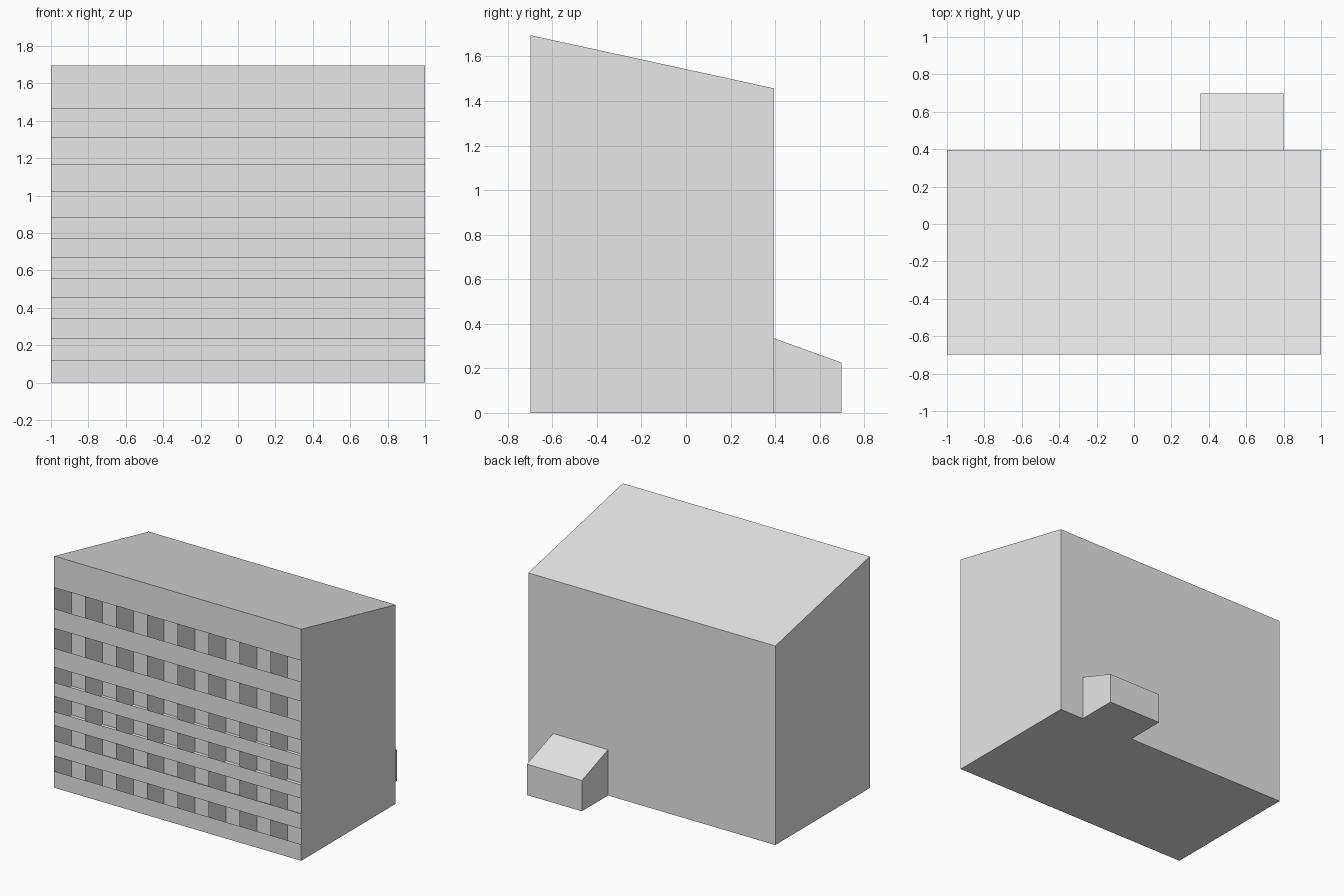
import bpy
import bmesh

cube = bpy.data.objects.get("Cube")
if cube:
    bpy.data.objects.remove(cube, do_unlink=True)

# Single plain finish
grey = bpy.data.materials.new("light_grey")
grey.use_nodes = True
colour = (0.8, 0.8, 0.8, 1)
grey.diffuse_color = colour
for node in grey.node_tree.nodes:
    if node.type == 'BSDF_PRINCIPLED':
        node.inputs["Base Color"].default_value = colour

FRONT, WALL, BACK, ANNEX_BACK = -0.697, -0.497, 0.395, 0.697
TOP, EAVES = 1.695, 1.457
HALF = 1.0


def finish(name, bm):
    mesh = bpy.data.meshes.new(name)
    bm.to_mesh(mesh)
    bm.free()
    mesh.materials.append(grey)
    obj = bpy.data.objects.new(name, mesh)
    bpy.context.collection.objects.link(obj)
    return obj


def prism(name, profile, x0, x1, open_front=False):
    """Extrude a (y, z) profile along x, optionally leaving the front open."""
    bm = bmesh.new()
    face = bm.faces.new([bm.verts.new((x0, y, z)) for y, z in profile])
    ext = bmesh.ops.extrude_face_region(bm, geom=[face], use_keep_orig=True)
    verts = [v for v in ext["geom"] if isinstance(v, bmesh.types.BMVert)]
    bmesh.ops.translate(bm, verts=verts, vec=(x1 - x0, 0, 0))
    bmesh.ops.recalc_face_normals(bm, faces=bm.faces)
    if open_front:
        front = [f for f in bm.faces if f.normal.y < -0.9]
        bmesh.ops.delete(bm, geom=front, context='FACES_ONLY')
    return finish(name, bm)


def sheet(name, corners):
    bm = bmesh.new()
    bm.faces.new([bm.verts.new(c) for c in corners])
    return finish(name, bm)


def upright(name, y, z0, z1):
    return sheet(name, [(-HALF, y, z0), (HALF, y, z0), (HALF, y, z1), (-HALF, y, z1)])


# Main block with a sloping roof, open at the front
prism("building_shell", [(FRONT, 0), (BACK, 0), (BACK, EAVES), (FRONT, TOP)],
      -HALF, HALF, open_front=True)

# Lean-to at the back
prism("rear_annex", [(BACK, 0), (ANNEX_BACK, 0), (ANNEX_BACK, 0.226), (BACK, 0.335)],
      0.355, 0.8)

# Recessed wall behind the balconies
slots = [(0.12, 0.232), (0.344, 0.456), (0.557, 0.668),
         (0.77, 0.882), (1.021, 1.166), (1.31, 1.465)]
ceiling = slots[-1][1]
upright("recessed_wall", WALL, 0, ceiling)

# Parapet below each opening, balcony slab above it
bottom = 0
for i, (sill, head) in enumerate(slots, 1):
    upright(f"parapet_{i}", FRONT, bottom, sill)
    sheet(f"balcony_slab_{i}", [(-HALF, FRONT, head), (HALF, FRONT, head),
                                (HALF, WALL, head), (-HALF, WALL, head)])
    bottom = head
upright("top_fascia", FRONT, bottom, TOP)

# Thin partitions between the balconies
for i in range(1, 8):
    x = -HALF + i * 0.25
    sheet(f"balcony_partition_{i}", [(x, FRONT, 0), (x, WALL, 0),
                                     (x, WALL, ceiling), (x, FRONT, ceiling)])
